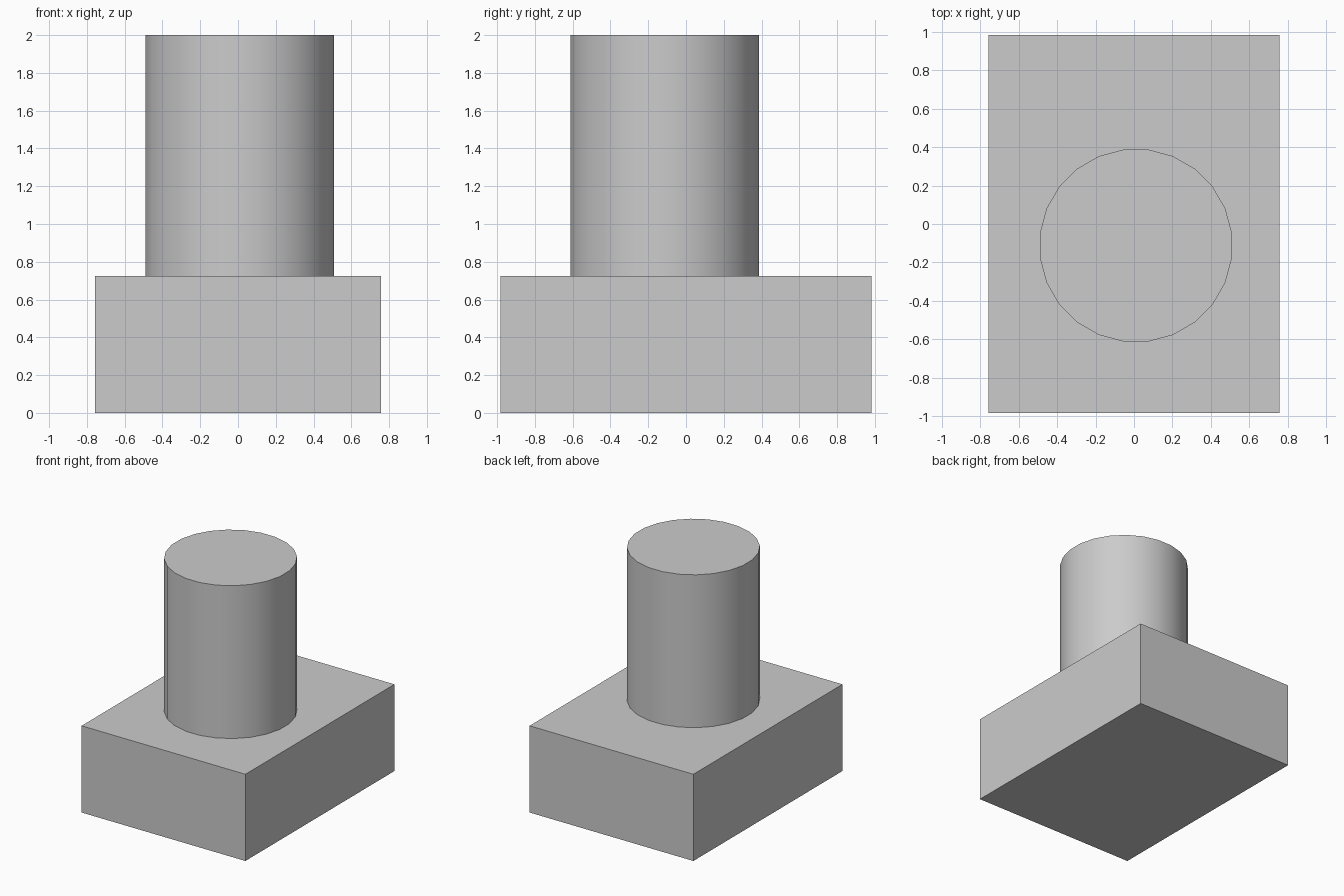
import bpy
from math import radians

if "Cube" in bpy.data.objects:
    bpy.data.objects.remove(bpy.data.objects["Cube"])

BASE_TOP = 0.724
TOP = 2.0

# Rectangular base block
bpy.ops.mesh.primitive_cube_add(size=1, location=(0, 0, BASE_TOP / 2))
base = bpy.context.object
base.name = "base_block"
base.scale = (1.513, 1.966, BASE_TOP)
bpy.ops.object.transform_apply(location=False, rotation=False, scale=True)

# Round post, 24 sides with a flat side towards each axis
bpy.ops.mesh.primitive_cylinder_add(
    vertices=24, radius=0.503, depth=TOP - BASE_TOP,
    location=(0.01, -0.112, (TOP + BASE_TOP) / 2), rotation=(0, 0, radians(7.5)))
post = bpy.context.object
post.name = "round_post"
bpy.ops.object.shade_smooth_by_angle(angle=radians(30))
